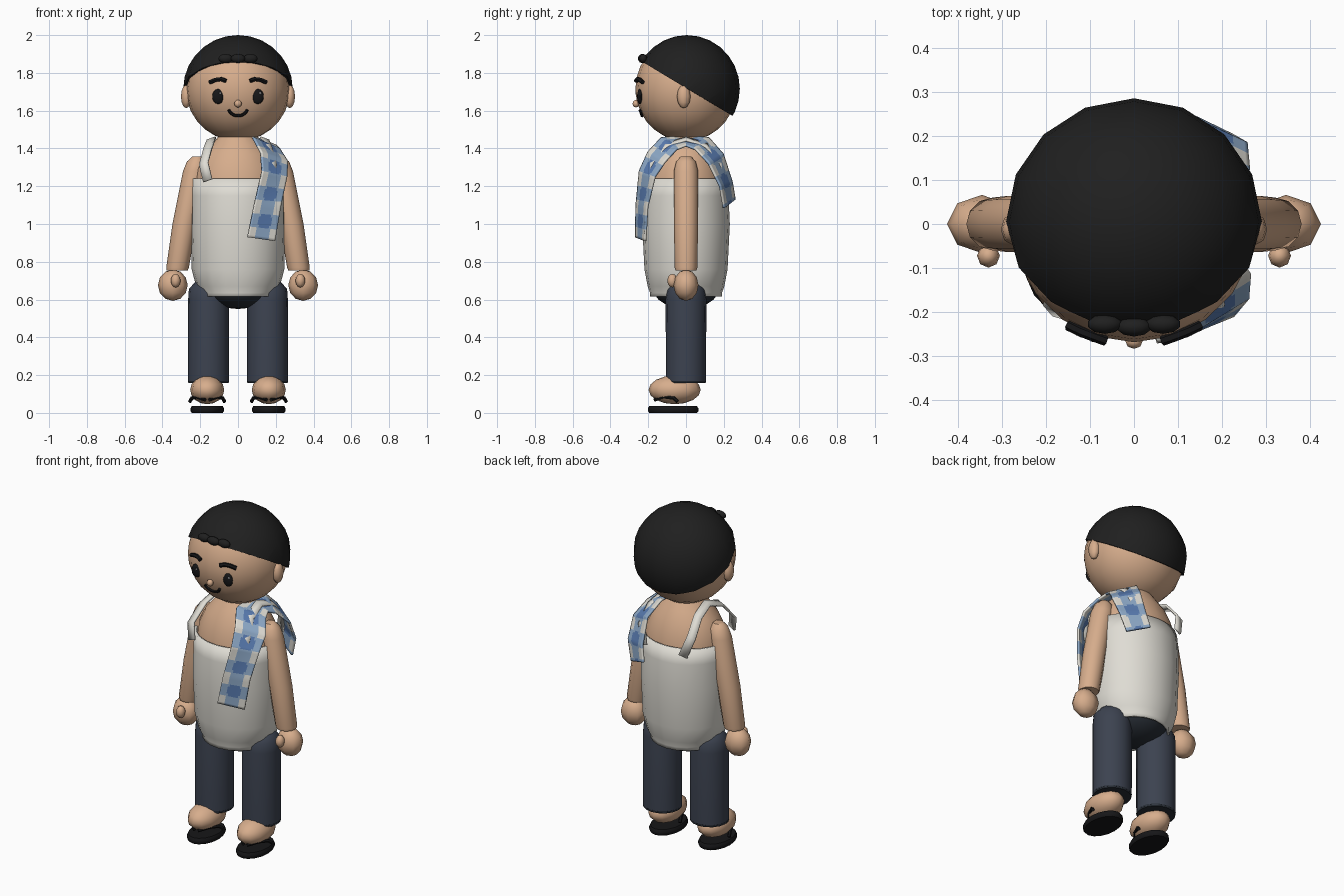
import bpy, bmesh, math
from mathutils import Vector

if "Cube" in bpy.data.objects:
    bpy.data.objects.remove(bpy.data.objects["Cube"])

COLORS = {
    "skin": (0.68, 0.42, 0.265), "hair_black": (0.014, 0.014, 0.014),
    "ink_black": (0.008, 0.008, 0.009), "off_white": (0.74, 0.72, 0.66),
    "navy_cloth": (0.045, 0.055, 0.08), "dark_navy": (0.02, 0.026, 0.035),
    "light_blue": (0.27, 0.40, 0.58), "mid_blue": (0.10, 0.20, 0.44),
    "grey": (0.2, 0.2, 0.21),
}
MATS = {}
for n, c in COLORS.items():
    MATS[n] = bpy.data.materials.new(n)
    MATS[n].diffuse_color = (*c, 1)


def smooth(ob, angle=45):
    bpy.ops.object.select_all(action='DESELECT')
    ob.select_set(True)
    bpy.context.view_layer.objects.active = ob
    bpy.ops.object.shade_smooth_by_angle(angle=math.radians(angle))
    return ob


def from_bm(name, bm, *mats, angle=45):
    me = bpy.data.meshes.new(name)
    bm.to_mesh(me)
    bm.free()
    ob = bpy.data.objects.new(name, me)
    bpy.context.collection.objects.link(ob)
    for m in mats:
        me.materials.append(MATS[m])
    return smooth(ob, angle)


def ball(name, loc, rad, mat, seg=12, rings=8):
    bm = bmesh.new()
    bmesh.ops.create_uvsphere(bm, u_segments=seg, v_segments=rings, radius=1)
    for v in bm.verts:
        v.co = Vector(a * r + l for a, r, l in zip(v.co, rad, loc))
    return from_bm(name, bm, mat, angle=60)


def lathe(name, profile, mat, seg=16, at=(0, 0), angle=45, caps=True):
    """Stack of elliptical rings; profile rows are (z, radius x, radius y, x shift)."""
    bm = bmesh.new()
    rings = []
    for z, rx, ry, sx in profile:
        rings.append([bm.verts.new((at[0] + sx + rx * math.cos(2 * math.pi * i / seg),
                                    at[1] + ry * math.sin(2 * math.pi * i / seg), z))
                      for i in range(seg)])
    for a, b in zip(rings, rings[1:]):
        for i in range(seg):
            j = (i + 1) % seg
            bm.faces.new((a[i], a[j], b[j], b[i]))
    if caps:
        bm.faces.new(rings[0][::-1])
        bm.faces.new(rings[-1])
    bmesh.ops.recalc_face_normals(bm, faces=bm.faces)
    return from_bm(name, bm, mat, angle=angle)


def tube(name, pts, r, mat):
    cu = bpy.data.curves.new(name, 'CURVE')
    cu.dimensions = '3D'
    cu.bevel_depth, cu.bevel_resolution, cu.use_fill_caps = r, 1, True
    sp = cu.splines.new('POLY')
    sp.points.add(len(pts) - 1)
    for p, q in zip(sp.points, pts):
        p.co = (*q, 1)
    cu.materials.append(MATS[mat])
    ob = bpy.data.objects.new(name, cu)
    bpy.context.collection.objects.link(ob)
    bpy.ops.object.select_all(action='DESELECT')
    ob.select_set(True)
    bpy.context.view_layer.objects.active = ob
    bpy.ops.object.convert(target='MESH')
    return smooth(bpy.context.object)


def ribbon(name, pairs, mats, rule=None, nu=1, nv=1, thick=0.012):
    """Strip between inner and outer edge points, coloured by rule(across, along)."""
    bm = bmesh.new()
    rows, dist, length = [], [], 0
    for k, (a, b) in enumerate(pairs):
        a, b = Vector(a), Vector(b)
        steps = nv if k < len(pairs) - 1 else 1
        c, d = (Vector(p) for p in pairs[min(k + 1, len(pairs) - 1)])
        seglen = ((c + d) - (a + b)).length / 2
        for s in range(steps):
            t = s / nv
            p, q = a.lerp(c, t), b.lerp(d, t)
            rows.append([bm.verts.new(p.lerp(q, i / nu)) for i in range(nu + 1)])
            dist.append(length + seglen * t)
        length += seglen
    for k in range(len(rows) - 1):
        for i in range(nu):
            f = bm.faces.new((rows[k][i], rows[k][i + 1], rows[k + 1][i + 1], rows[k + 1][i]))
            if rule:
                f.material_index = rule((i + 0.5) / nu, (dist[k] + dist[k + 1]) / 2)
    ob = from_bm(name, bm, *mats, angle=30)
    so = ob.modifiers.new("thickness", 'SOLIDIFY')
    so.thickness, so.offset = thick, 0
    return ob


# Head with a hair cap cut along a sloping hairline
HC, HR = (0, 0, 1.715), (0.276, 0.268, 0.276)
ball("head", HC, HR, "skin", 20, 14)
bm = bmesh.new()
bmesh.ops.create_uvsphere(bm, u_segments=16, v_segments=14, radius=1)
for v in bm.verts:
    v.co = Vector((v.co.x * 0.29, v.co.y * 0.28 + 0.005, v.co.z * 0.285 + 1.715))
cut = bmesh.ops.bisect_plane(bm, geom=bm.verts[:] + bm.edges[:] + bm.faces[:],
                             plane_co=(0, 0, 1.72), plane_no=(0, 0.6, 1), clear_inner=True)
bmesh.ops.holes_fill(bm, edges=[e for e in bm.edges if e.is_boundary])
from_bm("hair_cap", bm, "hair_black")
for i in (-1, 0, 1):
    ball("fringe_curl", (i * 0.066, -0.227 - 0.006 * (i == 0), 1.876), (0.04, 0.022, 0.024), "hair_black", 10, 6)


def face_point(x, z, lift=0.0):
    d = 1 - (x / HR[0]) ** 2 - ((z - HC[2]) / HR[2]) ** 2
    return (x, -HR[1] * math.sqrt(max(d, 0)) - lift, z)


# Face features
ball("nose", (0, -0.265, 1.637), (0.02, 0.018, 0.02), "skin", 8, 6)
tube("mouth", [face_point(0.05 * math.sin(a), 1.615 - 0.042 * math.cos(a), 0.003)
               for a in [math.radians(-75 + 15 * k) for k in range(11)]], 0.008, "ink_black")
for s in (-1, 1):
    ball("eye", face_point(s * 0.105, 1.675), (0.031, 0.014, 0.04), "ink_black")
    ball("eye_glint", face_point(s * 0.105 + 0.012, 1.692, 0.012), (0.007, 0.004, 0.008), "grey", 8, 6)
    tube("eyebrow", [face_point(s * x, z, 0.007) for x, z in
                     ((0.064, 1.758), (0.09, 1.767), (0.12, 1.763), (0.15, 1.75))], 0.012, "ink_black")
    ball("ear", (s * 0.274, -0.012, 1.675), (0.028, 0.036, 0.062), "skin", 8, 6)

# Body, vest and hips
lathe("torso", [(0.66, 0.18, 0.17, 0), (0.9, 0.225, 0.21, 0), (1.2, 0.235, 0.205, 0),
                (1.29, 0.222, 0.19, 0), (1.37, 0.185, 0.16, 0), (1.42, 0.14, 0.13, 0),
                (1.48, 0.09, 0.09, 0)], "skin", 20)
vest = lathe("vest", [(0.615, 0.195, 0.19, 0), (0.635, 0.195, 0.19, 0), (0.67, 0.222, 0.203, 0),
                      (0.76, 0.245, 0.22, 0), (1.0, 0.252, 0.232, 0), (1.15, 0.252, 0.225, 0),
                      (1.24, 0.25, 0.212, 0)], "off_white", 20, caps=False)
so = vest.modifiers.new("thickness", 'SOLIDIFY')
so.thickness, so.offset = 0.012, -1
ball("hips", (0, 0, 0.67), (0.185, 0.18, 0.12), "dark_navy", 16, 10)

# Vest straps over both shoulders
for s in (-1, 1):
    path = ((-0.217, 1.23, 0.16), (-0.19, 1.32, 0.182), (-0.11, 1.415, 0.155), (0, 1.45, 0.14),
            (0.11, 1.415, 0.155), (0.19, 1.32, 0.165), (0.222, 1.21, 0.13))
    ribbon("vest_strap", [((s * (x - 0.023), y, z + 0.008), (s * (x + 0.023), y * 0.94, z - 0.008))
                          for y, z, x in path], ["off_white"])


# Checked scarf over one shoulder
def check(u, d):
    gu, gv = u * 2.1 + 0.45, d / 0.074 + 0.2
    cu, cv = math.floor(gu), math.floor(gv)
    du, dv = abs(gu - cu - 0.5), abs(gv - cv - 0.5)
    if cu % 2 != cv % 2 or du ** 3 + dv ** 3 > 0.5 ** 3 * 1.15:
        return 0
    return 1 + cu % 2


ribbon("scarf", [((0.05, -0.265, 0.93), (0.195, -0.215, 0.91)),
                 ((0.085, -0.262, 1.1), (0.225, -0.205, 1.09)),
                 ((0.127, -0.245, 1.28), (0.258, -0.165, 1.25)),
                 ((0.12, -0.2, 1.38), (0.262, -0.11, 1.33)),
                 ((0.08, -0.13, 1.455), (0.22, -0.05, 1.395)),
                 ((0.07, 0, 1.465), (0.2, 0, 1.415)),
                 ((0.08, 0.12, 1.455), (0.22, 0.05, 1.395)),
                 ((0.12, 0.195, 1.37), (0.26, 0.12, 1.32)),
                 ((0.12, 0.243, 1.22), (0.255, 0.18, 1.2)),
                 ((0.10, 0.258, 1.13), (0.22, 0.2, 1.085))],
       ["light_blue", "off_white", "mid_blue"], check, 16, 12)

for s in (-1, 1):
    # Arms and hands
    lathe("arm", [(0.755, 0.056, 0.056, s * 0.322), (0.77, 0.06, 0.06, s * 0.32),
                  (1.0, 0.064, 0.064, s * 0.283), (1.28, 0.064, 0.064, s * 0.227),
                  (1.33, 0.052, 0.052, s * 0.219), (1.357, 0.028, 0.028, s * 0.215)], "skin", 12)
    ball("hand", (s * 0.345, 0, 0.676), (0.079, 0.066, 0.083), "skin", 8, 6)
    ball("thumb", (s * 0.33, -0.072, 0.7), (0.026, 0.027, 0.036), "skin", 8, 6)
    # Trouser legs with darker hems
    lathe("trouser_leg", [(0.165, 0.109, 0.106, 0), (0.6, 0.108, 0.108, 0), (0.655, 0.104, 0.1, 0),
                          (0.695, 0.07, 0.075, 0), (0.705, 0.03, 0.03, 0)], "navy_cloth", 16, (s * 0.156, 0))
    lathe("trouser_hem", [(0.157, 0.106, 0.103, 0), (0.17, 0.11, 0.107, 0)], "dark_navy", 16, (s * 0.156, 0))
    # Feet and sandals
    ball("foot", (s * 0.163, -0.06, 0.122), (0.09, 0.138, 0.076), "skin", 12, 8)
    lathe("sandal_sole", [(0.0, 0.082, 0.126, 0), (0.01, 0.089, 0.134, 0), (0.024, 0.089, 0.134, 0),
                          (0.036, 0.082, 0.126, 0)], "ink_black", 16, (s * 0.163, -0.068))
    for t in (-1, 1):
        tube("sandal_strap", [(s * 0.163 + t * a, y, z) for a, y, z in
                              ((0.012, -0.165, 0.07), (0.055, -0.12, 0.085), (0.082, -0.065, 0.078),
                               (0.092, -0.045, 0.06))], 0.01, "ink_black")

for m in bpy.data.materials:
    if m.users and not m.is_grease_pencil:
        m.use_nodes = True
        m.node_tree.nodes["Principled BSDF"].inputs["Base Color"].default_value = m.diffuse_color
